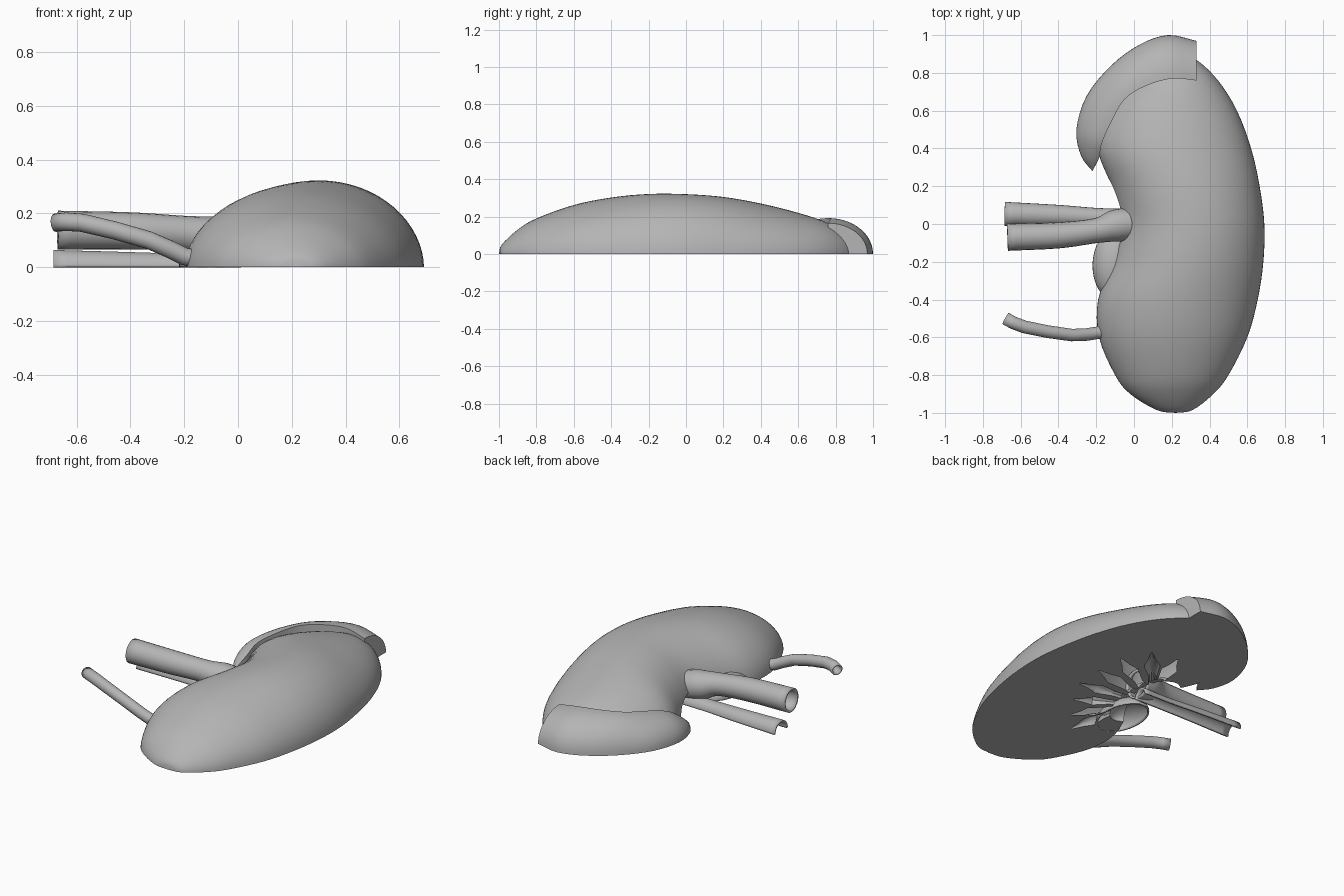
import bpy, bmesh, math
from mathutils import Vector

if "Cube" in bpy.data.objects:
    bpy.data.objects.remove(bpy.data.objects["Cube"], do_unlink=True)

grey = bpy.data.materials.new("plain grey")
grey.use_nodes = True
COLOUR = (0.46, 0.46, 0.46, 1)
grey.diffuse_color = COLOUR
grey.node_tree.nodes["Principled BSDF"].inputs["Base Color"].default_value = COLOUR


def spline(points, steps):
    """Catmull-Rom interpolation through tuples of any length."""
    pts = [Vector(p) for p in points]
    pts = [pts[0] * 2 - pts[1]] + pts + [pts[-1] * 2 - pts[-2]]
    out = []
    for a, b, c, d in zip(pts, pts[1:], pts[2:], pts[3:]):
        for i in range(steps):
            t = i / steps
            out.append((b * 2 + (c - a) * t + (a * 2 - b * 5 + c * 4 - d) * t**2
                        + (b * 3 - a - c * 3 + d) * t**3) / 2)
    return out + [pts[-2]]


def loft(name, rings, closed=True, caps=True):
    """Skin a list of equal rings of points into one object."""
    bm = bmesh.new()
    rows = [[bm.verts.new(p) for p in ring] for ring in rings]
    n = len(rows[0])
    for a, b in zip(rows, rows[1:]):
        for i in range(n if closed else n - 1):
            j = (i + 1) % n
            bm.faces.new((a[i], a[j], b[j], b[i]))
    if caps:
        bm.faces.new(rows[0])
        bm.faces.new(rows[-1][::-1])
    bmesh.ops.remove_doubles(bm, verts=bm.verts, dist=0.0005)
    bmesh.ops.dissolve_degenerate(bm, edges=bm.edges, dist=0.0001)
    bmesh.ops.recalc_face_normals(bm, faces=bm.faces)
    mesh = bpy.data.meshes.new(name)
    bm.to_mesh(mesh)
    bm.free()
    obj = bpy.data.objects.new(name, mesh)
    bpy.context.collection.objects.link(obj)
    mesh.materials.append(grey)
    return obj


def tube_rings(path, sides=20, half=False):
    """Rings round a path of (x, y, z, radius)."""
    rings = []
    for k, p in enumerate(path):
        before, after = path[max(k - 1, 0)], path[min(k + 1, len(path) - 1)]
        tangent = (after - before).to_3d().normalized()
        side = tangent.cross(Vector((0, 0, 1))).normalized()
        up = side.cross(tangent)
        sweep = math.pi if half else math.tau
        count = sides + 1 if half else sides
        rings.append([p.to_3d() + p[3] * (side * math.cos(sweep * i / sides)
                      + up * math.sin(sweep * i / sides)) for i in range(count)])
    return rings


def vessel(name, path, wall, steps=6, half=False):
    obj = loft(name, tube_rings(spline(path, steps), half=half), not half, False)
    # make sure the surface faces outward so the wall grows inward
    face = obj.data.polygons[0]
    if (face.center - Vector(path[0]).to_3d()).dot(face.normal) < 0:
        obj.data.flip_normals()
    mod = obj.modifiers.new("wall", "SOLIDIFY")
    mod.thickness, mod.offset = wall, -1
    return obj


def ball(name, centre, radii, dome=False):
    rings = []
    for k in range(17):
        b = math.pi * k / 16
        rings.append([(centre[0] + radii[0] * math.sin(b) * math.cos(a),
                       centre[1] - radii[1] * math.cos(b),
                       centre[2] + radii[2] * math.sin(b) * math.sin(a))
                      for a in [(math.pi if dome else math.tau) * i / 20
                                for i in range(21 if dome else 20)]])
    return loft(name, rings, not dome, False)


# Kidney half: stations of (y, inner x, outer x, height)
stations = [(-1, .22, .22, 0), (-.985, .12, .31, .05), (-.9, -.02, .42, .13),
            (-.8, -.1, .5, .19), (-.6, -.185, .6, .262), (-.4, -.19, .655, .302),
            (-.2, -.115, .685, .321), (0, -.075, .69, .32), (.2, -.12, .665, .305),
            (.4, -.19, .62, .27), (.6, -.13, .545, .22), (.76, 0, .445, .165),
            (.87, .1, .33, .09), (.92, .22, .22, 0)]
ARC = 32
rings = []
for y, left, right, height in spline(stations, 4):
    mid, half_width = (left + right) / 2, (right - left) / 2
    rings.append([(mid - half_width * math.cos(math.pi * i / ARC), y,
                   height * math.sin(math.pi * i / ARC) ** 1.05 if 0 < i < ARC else 0)
                  for i in range(ARC + 1)])
kidney = loft("kidney_half", rings, caps=False)

# Branching hollow in the flat cut face
cutters = [ball("sinus_cutter", (-.08, 0, 0), (.13, .27, .085))]
for tip in [(.04, -.5), (.14, -.38), (.24, -.24), (.33, -.08),
            (.34, .1), (.33, .28), (.24, .44), (.08, .47)]:
    root, end = Vector((-.03, tip[1] * .3, 0)), Vector((*tip, 0))
    path = [Vector((*root.lerp(end, t), r)) for t, r in
            ((0, .03), (.35, .022), (.65, .045), (.8, .022), (1, .004))]
    cutters.append(loft("branch_cutter", tube_rings(path, 10)))
for c in cutters:
    c.hide_render = True
    mod = kidney.modifiers.new("hollow", "BOOLEAN")
    mod.operation, mod.object, mod.solver = "DIFFERENCE", c, "EXACT"
graph = bpy.context.evaluated_depsgraph_get()
carved = bpy.data.meshes.new_from_object(kidney.evaluated_get(graph))
kidney.modifiers.clear()
kidney.data = carved
for c in cutters:
    bpy.data.objects.remove(c, do_unlink=True)

# Gland cap: (outer x, outer y, inner x, inner y, height)
cap = [(.33, .97, .33, .76, .165), (.18, 1, .2, .77, .19), (.03, .95, .06, .73, .19),
       (-.12, .84, -.05, .66, .18), (-.25, .68, -.12, .54, .16),
       (-.305, .5, -.17, .43, .13), (-.28, .36, -.185, .35, .08),
       (-.22, .28, -.215, .29, .02)]
rings = []
for ox, oy, ix, iy, height in spline(cap, 4):
    ring = []
    for i in range(13):
        a = math.pi / 2 * i / 12
        s = 1 - math.cos(a)
        ring.append((ox + (ix - ox) * s, oy + (iy - oy) * s, height * math.sin(a)))
    rings.append(ring + [(ix, iy, 0)])
gland = loft("gland_cap", rings)

# Vessels, drain tube and funnel
vein = vessel("upper_vessel", [(-.67, -.07, .138, .072), (-.4, -.06, .135, .069),
              (-.2, -.035, .125, .066), (-.1, -.01, .105, .085),
              (-.02, 0, .09, .085)], .012)
artery = vessel("lower_half_vessel", [(-.685, .053, 0, .064), (-.4, .045, 0, .056),
                (-.2, .035, 0, .05), (-.02, .03, 0, .05)], .012, half=True)
ureter = vessel("drain_tube", [(-.14, -.57, .034, .033), (-.2, -.577, .04, .033),
                (-.33, -.588, .1, .033), (-.58, -.545, .165, .034),
                (-.68, -.5, .165, .034)], .01, 2)
pelvis = ball("funnel", (-.1, -.22, 0), (.115, .18, .09), dome=True)
mod = pelvis.modifiers.new("wall", "SOLIDIFY")
mod.thickness, mod.offset = .01, 0

# Smooth shading with sharp cut edges
bpy.ops.object.select_all(action="DESELECT")
for obj in (kidney, gland, vein, artery, ureter, pelvis):
    obj.select_set(True)
bpy.context.view_layer.objects.active = kidney
bpy.ops.object.shade_smooth_by_angle(angle=math.radians(35))
